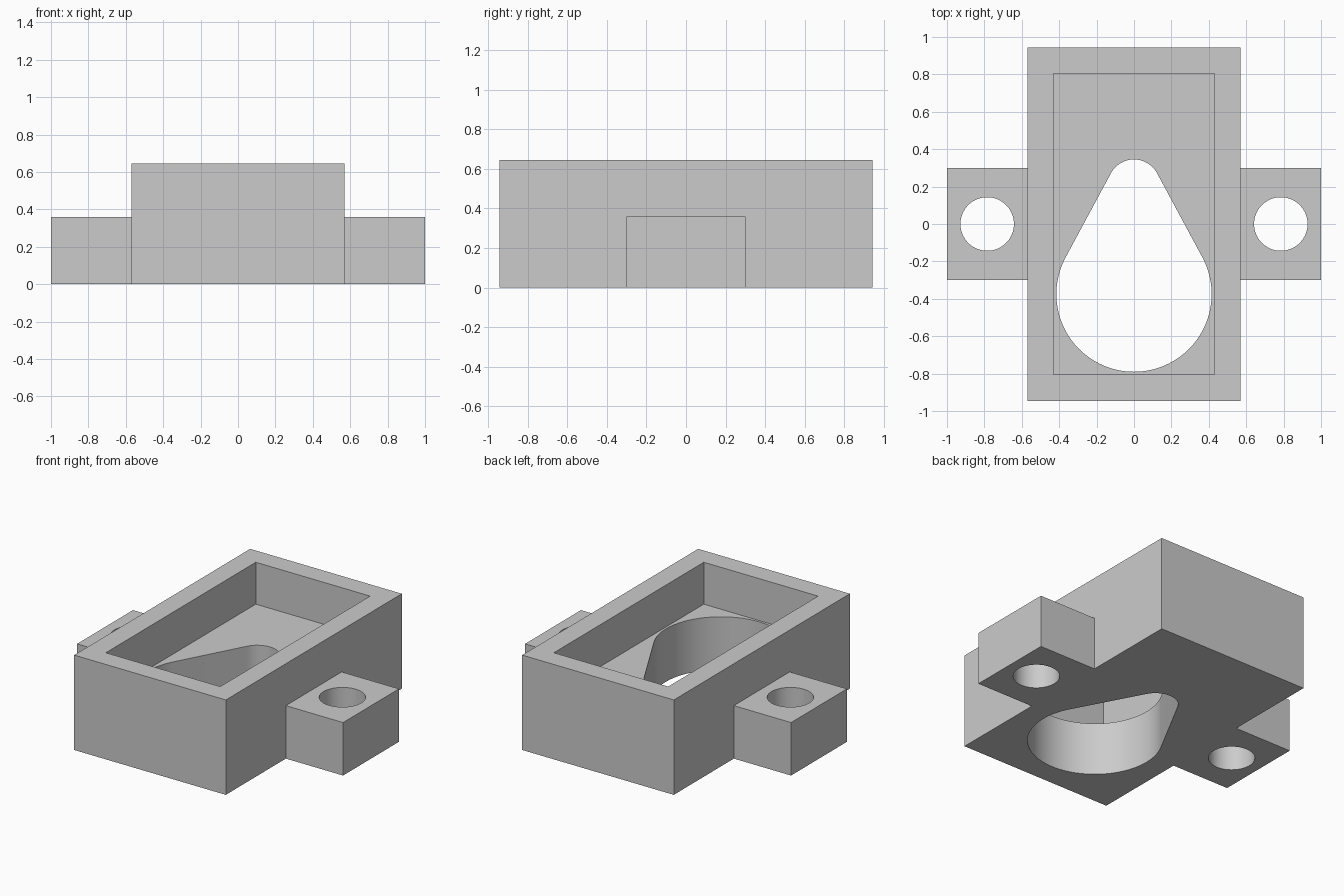
import bpy
import bmesh
import math

default_cube = bpy.data.objects.get("Cube")
if default_cube:
    bpy.data.objects.remove(default_cube, do_unlink=True)

grey = bpy.data.materials.new("light grey")
grey.use_nodes = True
grey.diffuse_color = (0.6, 0.6, 0.6, 1)
grey.node_tree.nodes["Principled BSDF"].inputs["Base Color"].default_value = (0.6, 0.6, 0.6, 1)

BODY_X, BODY_Y, BODY_TOP = 0.57, 0.945, 0.645
FLOOR = 0.36


def prism(name, outline, bottom, top):
    """Extrude a closed counter-clockwise outline from bottom to top."""
    bm = bmesh.new()
    base = bm.faces.new([bm.verts.new((x, y, bottom)) for x, y in outline])
    extruded = bmesh.ops.extrude_face_region(bm, geom=[base])["geom"]
    for item in extruded:
        if isinstance(item, bmesh.types.BMVert):
            item.co.z = top
    bmesh.ops.recalc_face_normals(bm, faces=bm.faces)
    mesh = bpy.data.meshes.new(name)
    bm.to_mesh(mesh)
    bm.free()
    mesh.materials.append(grey)
    obj = bpy.data.objects.new(name, mesh)
    bpy.context.collection.objects.link(obj)
    return obj


def rectangle(x0, x1, y0, y1):
    return [(x0, y0), (x1, y0), (x1, y1), (x0, y1)]


def arc(cx, cy, radius, start, end, steps):
    angles = [start + (end - start) * i / steps for i in range(steps + 1)]
    return [(cx + radius * math.cos(a), cy + radius * math.sin(a)) for a in angles]


def combine(target, tool, operation):
    """Apply a boolean and discard the tool."""
    bpy.ops.object.select_all(action="DESELECT")
    bpy.context.view_layer.objects.active = target
    target.select_set(True)
    mod = target.modifiers.new(operation, "BOOLEAN")
    mod.operation = operation
    mod.solver = "EXACT"
    mod.object = tool
    bpy.ops.object.modifier_apply(modifier=mod.name)
    bpy.data.objects.remove(tool, do_unlink=True)


# Main block
housing = prism("housing", rectangle(-BODY_X, BODY_X, -BODY_Y, BODY_Y), 0, BODY_TOP)

# Side mounting tabs with their bolt holes
for side in (-1, 1):
    inner, outer = sorted((side * 0.5, side))
    tab = prism("mounting_tab", rectangle(inner, outer, -0.3, 0.3), 0, FLOOR)
    combine(housing, tab, "UNION")
    circle = arc(side * 0.785, 0, 0.143, 0, math.tau, 64)[:-1]
    combine(housing, prism("bolt_hole", circle, -0.2, 1), "DIFFERENCE")

# Rectangular pocket open at the top
pocket = prism("pocket", rectangle(-0.43, 0.43, -0.805, 0.805), FLOOR, 1)
combine(housing, pocket, "DIFFERENCE")

# Teardrop opening: two arcs joined by their common tangents
big_y, big_r, small_y, small_r = -0.375, 0.415, 0.205, 0.14
tilt = math.asin((big_r - small_r) / (small_y - big_y))
teardrop = arc(0, small_y, small_r, tilt, math.pi - tilt, 32)
teardrop += arc(0, big_y, big_r, math.pi - tilt, math.tau + tilt, 72)
combine(housing, prism("teardrop", teardrop, -0.2, 0.5), "DIFFERENCE")

# Smooth curved walls, crisp edges
bpy.ops.object.shade_smooth_by_angle(angle=math.radians(30))
